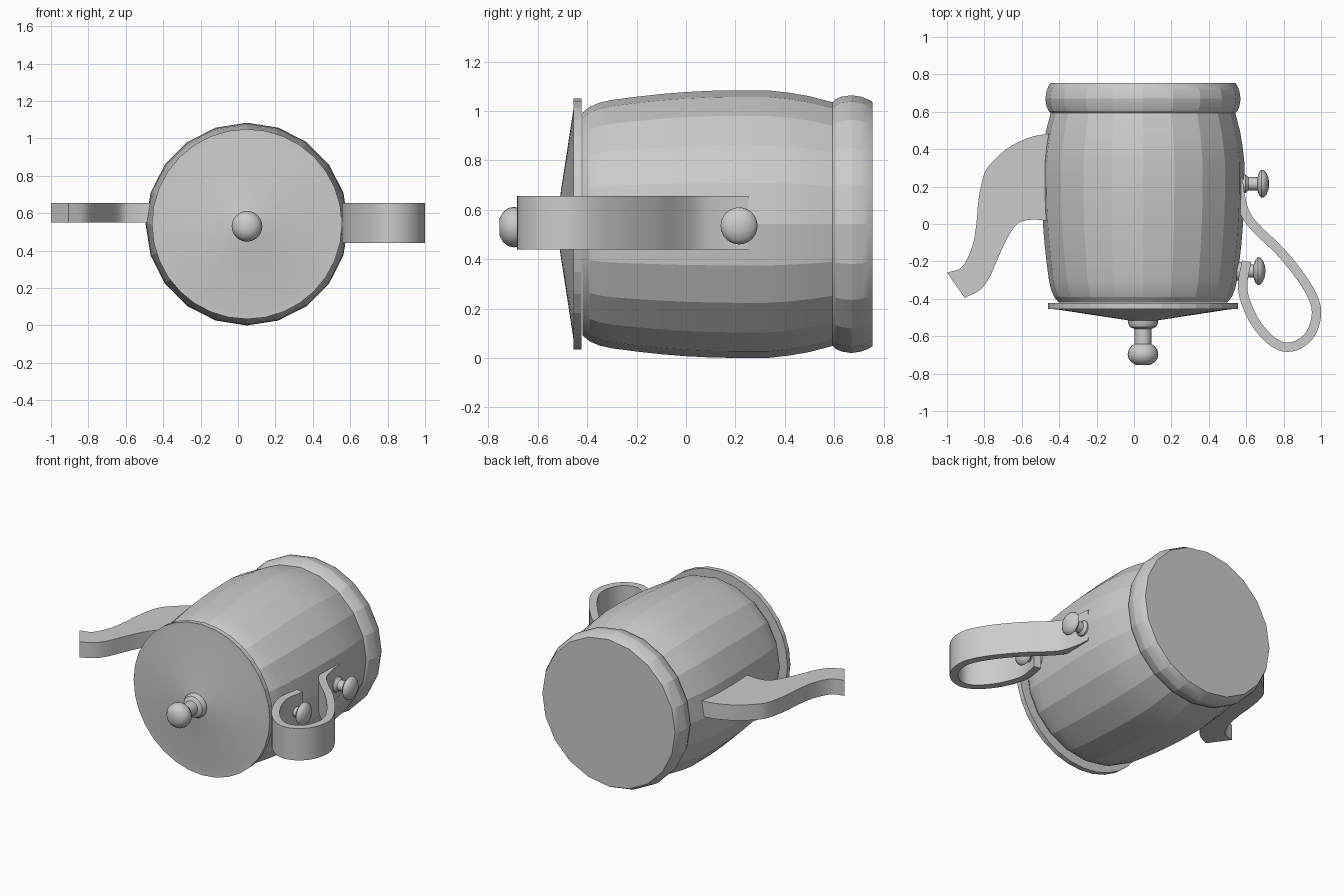
import bpy, bmesh, math
from mathutils import Vector

if "Cube" in bpy.data.objects:
    bpy.data.objects.remove(bpy.data.objects["Cube"])

CX, CZ = 0.048, 0.542


def finish(name, bm, angle):
    bmesh.ops.recalc_face_normals(bm, faces=bm.faces[:])
    mesh = bpy.data.meshes.new(name)
    bm.to_mesh(mesh)
    bm.free()
    ob = bpy.data.objects.new(name, mesh)
    bpy.context.collection.objects.link(ob)
    bpy.ops.object.select_all(action='DESELECT')
    ob.select_set(True)
    bpy.context.view_layer.objects.active = ob
    bpy.ops.object.shade_smooth_by_angle(angle=math.radians(angle))
    return ob


def lathe(name, profile, origin, axis, sides, angle=35):
    """Turn (distance along axis, radius) points around an axis."""
    bm = bmesh.new()
    axis, up = Vector(axis), Vector((0, 0, 1))
    side = axis.cross(up)
    rings = []
    for d, r in profile:
        ring = []
        for i in range(sides):
            a = 2 * math.pi * i / sides
            ring.append(bm.verts.new(Vector(origin) + axis * d
                                     + (side * math.cos(a) + up * math.sin(a)) * r))
        rings.append(ring)
    for a, b in zip(rings, rings[1:]):
        for i in range(sides):
            j = (i + 1) % sides
            bm.faces.new((a[i], a[j], b[j], b[i]))
    bm.faces.new(rings[0])
    bm.faces.new(rings[-1])
    return finish(name, bm, angle)


def smooth_path(pts, steps=4):
    """Catmull-Rom curve through 2D points."""
    p = [Vector(q) for q in pts]
    p = [2 * p[0] - p[1]] + p + [2 * p[-1] - p[-2]]
    out = []
    for a, b, c, d in zip(p, p[1:], p[2:], p[3:]):
        for k in range(steps):
            t = k / steps
            out.append(0.5 * (2 * b + (c - a) * t + (2 * a - 5 * b + 4 * c - d) * t * t
                              + (3 * b - a - 3 * c + d) * t ** 3))
    return out + [p[-2]]


def strip(name, left, right, z0, z1):
    """Solid band between two edge paths, extruded in z."""
    bm = bmesh.new()
    secs = [[bm.verts.new((q.x, q.y, z)) for q, z in ((l, z0), (r, z0), (r, z1), (l, z1))]
            for l, r in zip(left, right)]
    for a, b in zip(secs, secs[1:]):
        for i in range(4):
            j = (i + 1) % 4
            bm.faces.new((a[i], a[j], b[j], b[i]))
    bm.faces.new(secs[0])
    bm.faces.new(secs[-1])
    return finish(name, bm, 35)


# Faceted barrel body with a rounded base ring
lathe("pot_body", [(-0.42, 0.45), (-0.39, 0.475), (-0.35, 0.492), (-0.3, 0.503), (-0.2, 0.516),
                   (-0.1, 0.527), (0, 0.535), (0.1, 0.54), (0.2, 0.542), (0.33, 0.542),
                   (0.42, 0.532), (0.5, 0.518), (0.595, 0.493)],
      (CX, 0, CZ), (0, 1, 0), 20, 16)
lathe("base_ring", [(0.59, 0.49), (0.605, 0.505), (0.63, 0.516), (0.67, 0.522), (0.71, 0.516),
                    (0.74, 0.504), (0.755, 0.495)],
      (CX, 0, CZ), (0, 1, 0), 20, 16)

# Lid disc with shallow cone
lathe("lid", [(0.423, 0.508), (0.455, 0.508), (0.456, 0.465), (0.518, 0.06)],
      (CX, 0, CZ), (0, -1, 0), 32, 8)

# Lid knob
lathe("lid_knob", [(0.505, 0.08), (0.53, 0.08), (0.55, 0.07), (0.562, 0.045), (0.642, 0.045),
                   (0.652, 0.062), (0.672, 0.077), (0.697, 0.082), (0.72, 0.077),
                   (0.74, 0.062), (0.755, 0.035)],
      (CX, 0, 0.53), (0, -1, 0), 24)

# Curved spout
outer = [(-0.44, 0.485), (-0.55, 0.465), (-0.66, 0.415), (-0.75, 0.34), (-0.8, 0.27),
         (-0.83, 0.14), (-0.843, 0), (-0.865, -0.12), (-0.92, -0.23), (-1.0, -0.26)]
inner = [(-0.44, 0.01), (-0.49, 0.02), (-0.55, 0.023), (-0.61, 0.01), (-0.65, -0.03),
         (-0.69, -0.10), (-0.735, -0.20), (-0.77, -0.28), (-0.82, -0.35), (-0.905, -0.395)]
strip("spout", smooth_path(outer), smooth_path(inner), 0.55, 0.655)

# Looped strap handle of constant thickness
mid = smooth_path([(0.555, 0.25), (0.568, 0.15), (0.60, 0.045), (0.67, -0.04), (0.78, -0.145),
                   (0.89, -0.28), (0.96, -0.4), (0.975, -0.49), (0.945, -0.585),
                   (0.88, -0.644), (0.8, -0.657), (0.72, -0.612), (0.645, -0.52),
                   (0.595, -0.41), (0.581, -0.32), (0.602, -0.2)])
left, right = [], []
for i, p in enumerate(mid):
    t = (mid[min(i + 1, len(mid) - 1)] - mid[max(i - 1, 0)]).normalized()
    n = Vector((-t.y, t.x)) * 0.025
    left.append(p + n)
    right.append(p - n)
strip("handle", left, right, 0.44, 0.655)

# Mushroom-headed rivets holding the handle
for name, y, shift in (("upper_rivet", 0.215, 0), ("lower_rivet", -0.252, -0.02)):
    lathe(name, [(0.56, 0.05), (0.595, 0.05), (0.612, 0.035), (0.66, 0.035), (0.668, 0.06),
                 (0.682, 0.075), (0.695, 0.072), (0.708, 0.058), (0.718, 0.035), (0.722, 0.012)],
          (shift, y, 0.535), (1, 0, 0), 24)
